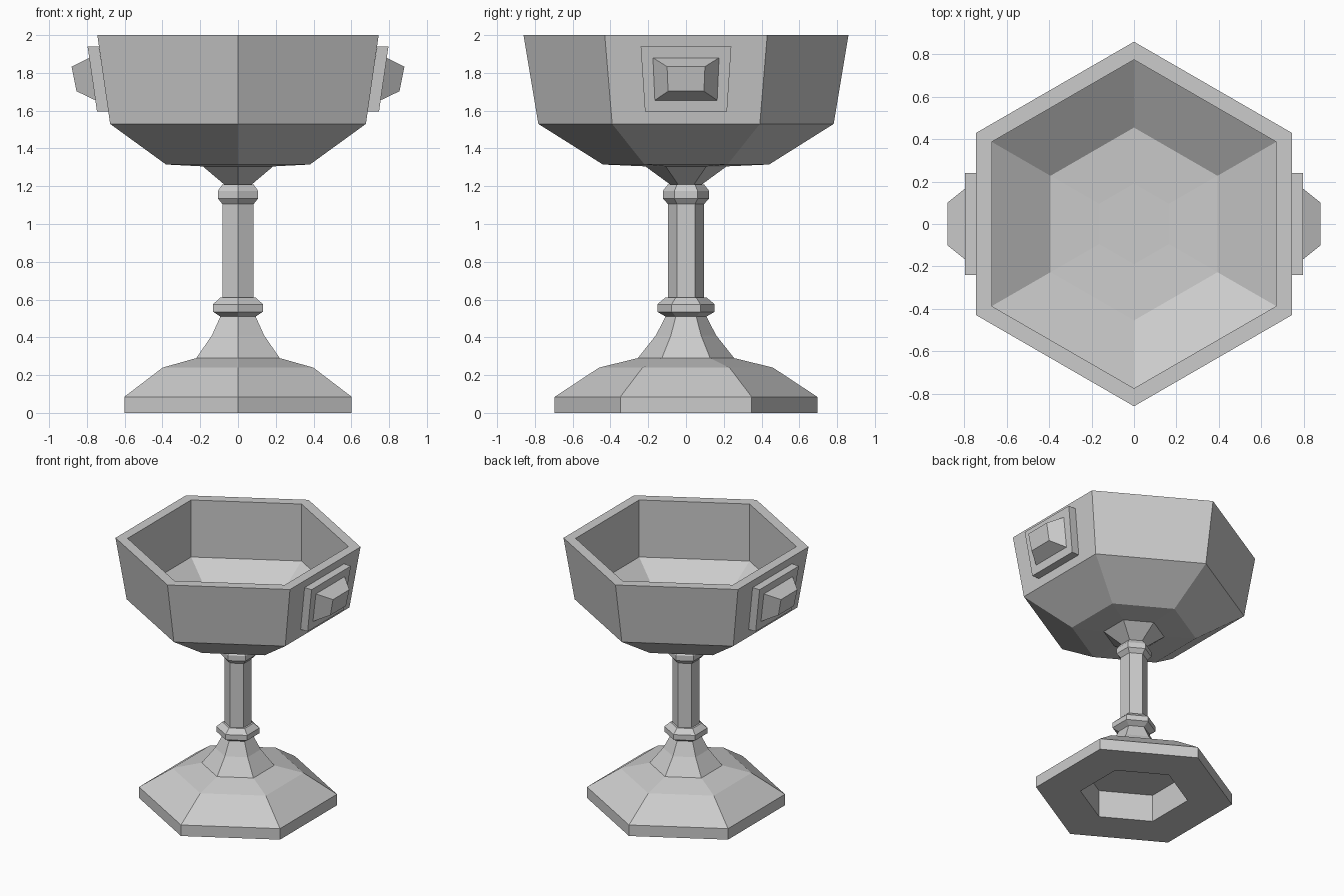
import bpy
import bmesh
from math import cos, sin, pi

SIDES = 6

if "Cube" in bpy.data.objects:
    bpy.data.objects.remove(bpy.data.objects["Cube"], do_unlink=True)

# Single plain stone-grey colour
grey = bpy.data.materials.new("light_grey")
grey.use_nodes = True
colour = (0.6, 0.6, 0.6, 1)
grey.diffuse_color = colour
grey.node_tree.nodes["Principled BSDF"].inputs["Base Color"].default_value = colour


def finish(name, bm):
    mesh = bpy.data.meshes.new(name)
    bm.to_mesh(mesh)
    bm.free()
    mesh.materials.append(grey)
    obj = bpy.data.objects.new(name, mesh)
    bpy.context.collection.objects.link(obj)
    return obj


def loft(bm, rings, cap_start, cap_end):
    """Bridge rings of points in order, with optional end faces."""
    loops = [[bm.verts.new(p) for p in ring] for ring in rings]
    n = len(loops[0])
    for a, b in zip(loops, loops[1:]):
        for i in range(n):
            j = (i + 1) % n
            bm.faces.new((a[i], a[j], b[j], b[i]))
    if cap_start:
        bm.faces.new(loops[0][::-1])
    if cap_end:
        bm.faces.new(loops[-1])


def turned(name, profile, cap_start=False, cap_end=False):
    """Six-sided turned part from (radius, height) points, corners on the y axis."""
    bm = bmesh.new()
    angles = [pi / 6 + 2 * pi * i / SIDES for i in range(SIDES)]
    loft(bm, [[(r * cos(a), r * sin(a), z) for a in angles] for r, z in profile],
         cap_start, cap_end)
    return finish(name, bm)


# Foot with a hollow underside
turned("foot", [(0.38, 0.21), (0.38, 0), (0.695, 0), (0.695, 0.085), (0.46, 0.24),
                (0.255, 0.29), (0.16, 0.41), (0.108, 0.51)], cap_start=True)

# Stem between two collars
turned("lower_collar", [(0.108, 0.51), (0.152, 0.535), (0.152, 0.575),
                        (0.11, 0.61), (0.095, 0.61)])
turned("stem", [(0.095, 0.61), (0.095, 1.105)])
turned("upper_collar", [(0.095, 1.105), (0.123, 1.135), (0.123, 1.175),
                        (0.095, 1.21), (0.085, 1.21)])

# Open bowl: outside, rim, then inside
turned("bowl", [(0.085, 1.21), (0.215, 1.305), (0.44, 1.315), (0.782, 1.53), (0.86, 2),
                (0.775, 2), (0.775, 1.56), (0.455, 1.36), (0.19, 1.35)], cap_end=True)


def wall_x(z):
    return 0.677 + (z - 1.53) * 0.145


def panel_ring(top, bottom, z_top, z_bottom, out_top, out_bottom):
    """Four-cornered ring following the slope of the bowl wall."""
    xt, xb = wall_x(z_top) + out_top, wall_x(z_bottom) + out_bottom
    return [(xb, -bottom, z_bottom), (xb, bottom, z_bottom),
            (xt, top, z_top), (xt, -top, z_top)]


# Side plates with bevelled studs, mirrored left and right
plate_rings = [panel_ring(0.24, 0.217, 1.94, 1.595, d, d) for d in (0, 0.06)]
stud_rings = [panel_ring(0.175, 0.165, 1.88, 1.655, 0.06, 0.06),
              panel_ring(0.1, 0.095, 1.833, 1.703, 0.16, 0.153)]
for side, sign in (("left", 1), ("right", -1)):
    for part, rings in (("plate", plate_rings), ("stud", stud_rings)):
        bm = bmesh.new()
        loft(bm, rings, False, True)
        if sign < 0:
            bmesh.ops.scale(bm, vec=(-1, 1, 1), verts=bm.verts)
            bmesh.ops.reverse_faces(bm, faces=bm.faces)
        finish(f"{side}_{part}", bm)
